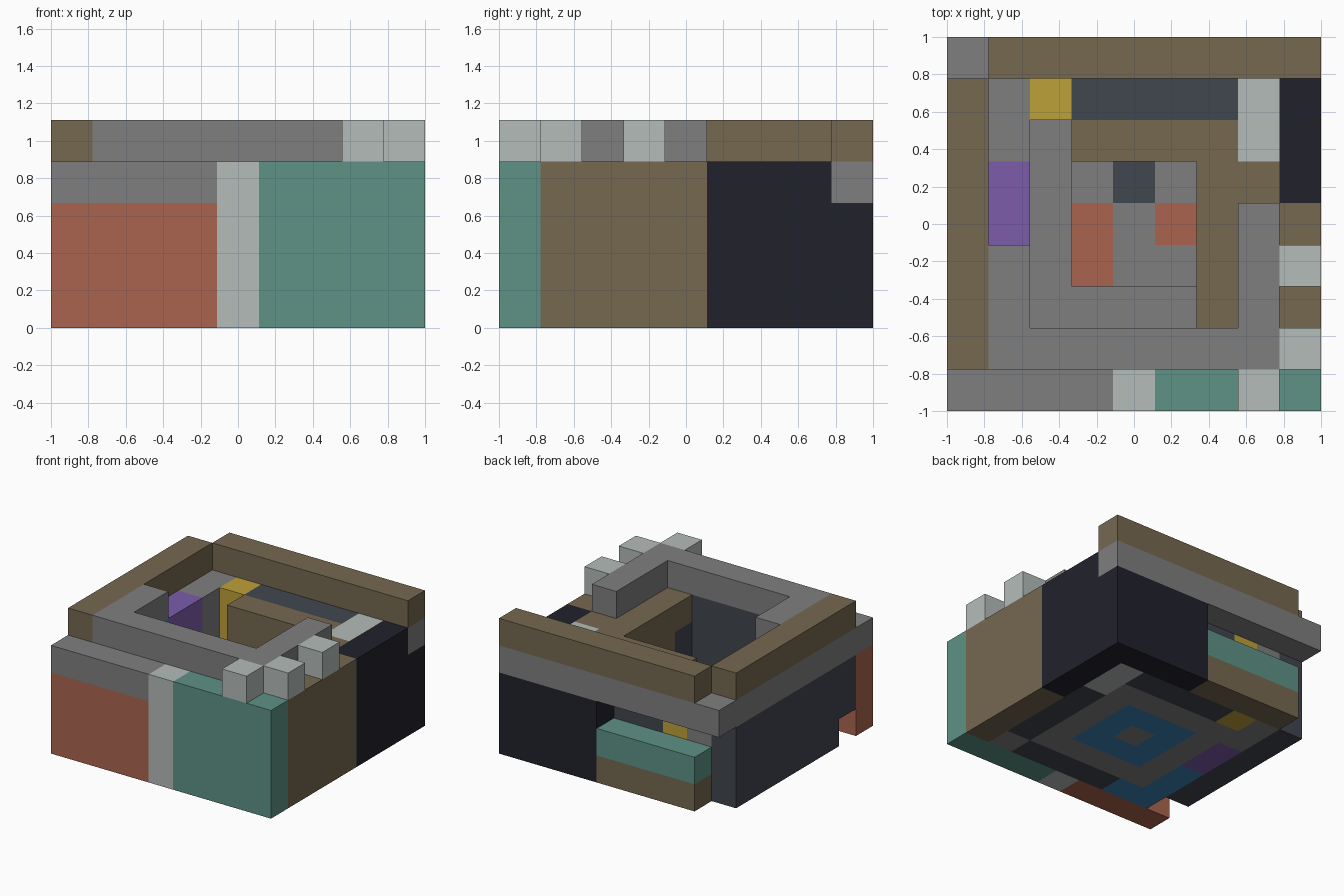
import bpy
import bmesh
from mathutils import Vector

if "Cube" in bpy.data.objects:
    bpy.data.objects.remove(bpy.data.objects["Cube"], do_unlink=True)

CELL = 2 / 9


def material(name, red, green, blue):
    """Make a flat material from display colour values."""
    linear = [((c / 255 + 0.055) / 1.055) ** 2.4 for c in (red, green, blue)]
    mat = bpy.data.materials.new(name)
    mat.use_nodes = True
    mat.diffuse_color = (*linear, 1)
    shader = mat.node_tree.nodes["Principled BSDF"]
    shader.inputs["Base Color"].default_value = (*linear, 1)
    shader.inputs["Roughness"].default_value = 0.9
    return mat


stone = material("stone grey", 127, 127, 127)
wood = material("brown wood", 117, 104, 80)
clay = material("terracotta", 170, 100, 78)
teal = material("muted teal", 94, 146, 134)
pale = material("pale grey", 180, 188, 185)
dark = material("near black", 33, 33, 44)
slate = material("slate", 65, 70, 79)
gold = material("mustard yellow", 190, 161, 58)
violet = material("violet", 124, 92, 170)
blue = material("blue", 62, 132, 182)


def block(name, mat, x, y, z):
    """Add a box spanning the given start and end grid lines on each axis."""
    mesh = bpy.data.meshes.new(name)
    bm = bmesh.new()
    bmesh.ops.create_cube(bm, size=1)
    low, high = Vector((x[0], y[0], z[0])), Vector((x[1], y[1], z[1]))
    size, middle = (high - low) * CELL, (high + low) / 2 * CELL
    for vert in bm.verts:
        vert.co = Vector(a * b for a, b in zip(vert.co, size)) + middle
        vert.co -= Vector((1, 1, 0))
    bm.to_mesh(mesh)
    bm.free()
    mesh.materials.append(mat)
    obj = bpy.data.objects.new(name, mesh)
    bpy.context.collection.objects.link(obj)
    return obj


def frame(name, mat, start, end, z):
    """Add a square ring, one cell wide, out of four blocks."""
    inner = (start + 1, end - 1)
    for side, edge in (("front", start), ("back", end - 1)):
        block(f"{name}_{side}", mat, (start, end), (edge, edge + 1), z)
    for side, edge in (("right", start), ("left", end - 1)):
        block(f"{name}_{side}", mat, (edge, edge + 1), inner, z)


# Heights shared by several parts
base = (0, 1)
lower = (0, 3)
full = (0, 4)
ledge = (3, 4)
rim = (4, 5)

# Front wall
block("front_wall_panel", clay, (0, 4), (0, 1), lower)
block("front_wall_ledge", stone, (0, 4), (0, 1), ledge)
block("front_pillar", pale, (4, 5), (0, 1), full)
block("front_wall_block", teal, (5, 9), (0, 1), full)

# Left wall
block("left_wall_front", wood, (8, 9), (1, 5), full)
block("left_wall_back", dark, (8, 9), (5, 8), full)

# Back wall, with an open slot above the low bench
block("back_wall_block", dark, (5, 9), (8, 9), lower)
block("back_bench_base", wood, (1, 5), (8, 9), base)
block("back_bench_top", teal, (1, 5), (8, 9), (1, 2))
block("back_wall_ledge", stone, (0, 9), (8, 9), ledge)
block("back_rim", wood, (1, 9), (8, 9), rim)

# Right wall, with a notch at the bottom front
block("right_wall", slate, (0, 1), (2, 8), lower)
block("right_wall_over_notch", slate, (0, 1), (1, 2), (1, 3))
block("right_wall_ledge", stone, (0, 1), (1, 8), ledge)
block("right_rim", wood, (0, 1), (1, 8), rim)

# Inner front wall
block("inner_corner_post", stone, (7, 8), (1, 2), full)
block("inner_front_wall", slate, (3, 7), (1, 2), full)
block("inner_front_panel", blue, (2, 3), (1, 2), full)

# Inner right wall
block("inner_right_panel", blue, (1, 2), (1, 4), full)
block("inner_right_inset", violet, (1, 2), (4, 6), full)
block("inner_right_back", stone, (1, 2), (6, 8), full)

# Inner back wall
block("inner_back_post", gold, (2, 3), (7, 8), full)
block("inner_back_wall", slate, (3, 7), (7, 8), full)
block("inner_back_pillar", pale, (7, 8), (6, 8), full)

# Inner left wall
block("inner_left_wall", slate, (7, 8), (2, 5), full)
block("inner_left_base", slate, (7, 8), (5, 6), base)
block("inner_left_top", wood, (7, 8), (5, 6), (1, 4))

# Raised grey rim, open towards the back
block("front_rim", stone, (1, 8), (1, 2), rim)
block("left_rim", stone, (7, 8), (2, 5), rim)
block("right_rim_step", stone, (1, 2), (2, 4), rim)

# Small pale blocks on top of the walls
for number, (x, y) in enumerate(((7, 0), (8, 1), (8, 3))):
    block(f"battlement_{number}", pale, (x, x + 1), (y, y + 1), rim)

# Brown gallery along two sides of the court
block("back_gallery", wood, (3, 6), (6, 7), (1, 4))
block("left_gallery", wood, (6, 7), (3, 7), (1, 4))
block("left_gallery_end", wood, (6, 7), (2, 3), ledge)
block("left_gallery_support", slate, (6, 7), (2, 3), (1, 3))

# Court floor and the raised platform in its middle
frame("court_floor", stone, 2, 7, base)
frame("platform_base", blue, 3, 6, base)
block("platform_core", stone, (4, 5), (4, 5), base)
block("platform_top", stone, (3, 6), (3, 6), (1, 2))

# Coloured tiles laid on the platform
tile = (2, 2.02)
block("tile_right", clay, (3, 4), (3, 5), tile)
block("tile_left", clay, (5, 6), (4, 5), tile)
block("tile_back", slate, (4, 5), (5, 6), tile)
